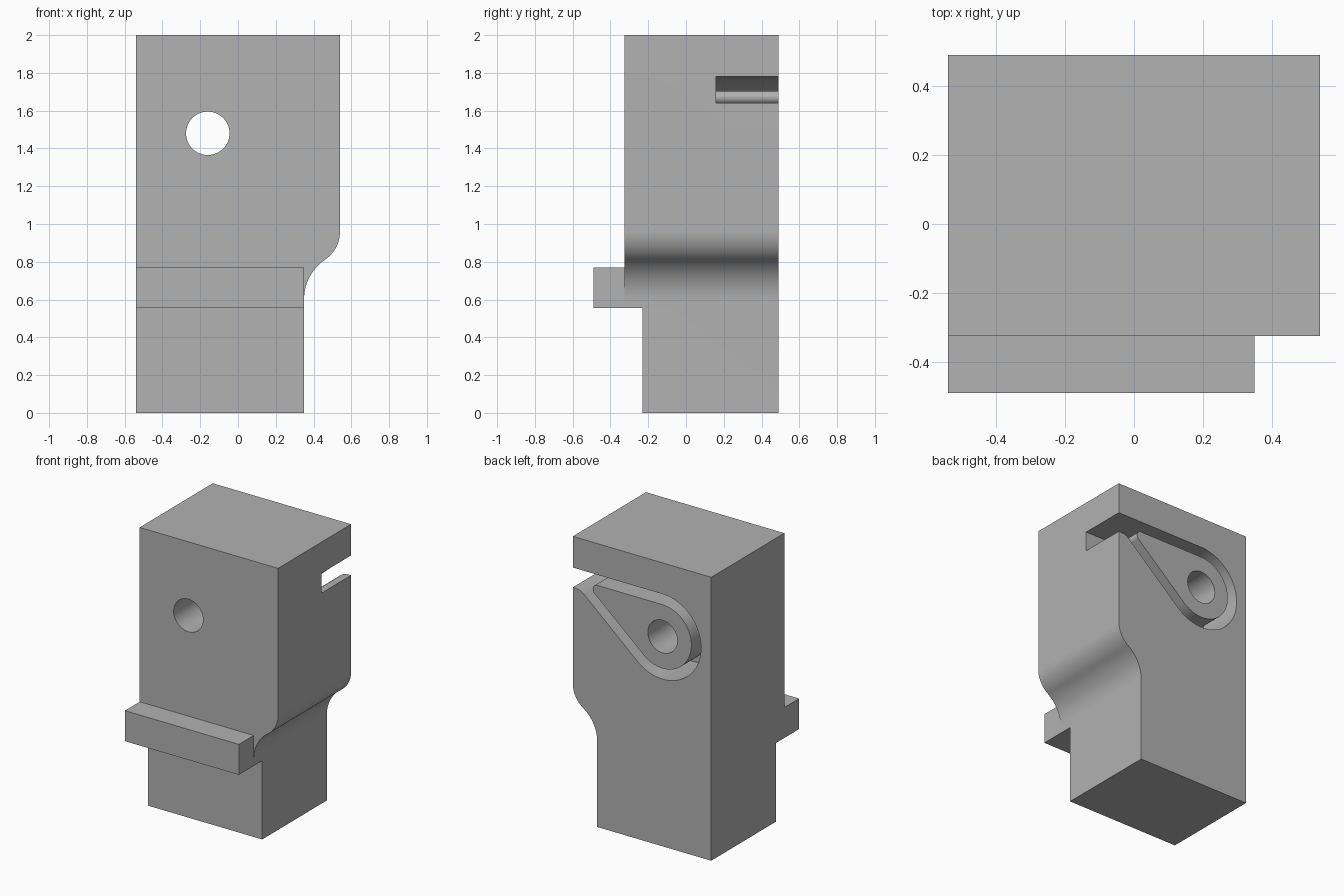
import bpy
from math import sin, cos, atan2, radians, degrees

cube = bpy.data.objects.get("Cube")
if cube:
    bpy.data.objects.remove(cube, do_unlink=True)

grey = bpy.data.materials.new("plain grey")
grey.use_nodes = True
colour = (0.445, 0.445, 0.445, 1)
grey.diffuse_color = colour
grey.node_tree.nodes["Principled BSDF"].inputs["Base Color"].default_value = colour


def arc(cx, cz, r, start, end, steps):
    """Points along an arc in the x-z plane, angles in degrees."""
    angles = [radians(start + (end - start) * i / steps) for i in range(steps + 1)]
    return [(cx + r * cos(a), cz + r * sin(a)) for a in angles]


def prism(name, outline, y0, y1):
    """Extrude a counter-clockwise x-z outline from y0 to y1."""
    n = len(outline)
    verts = [(x, y, z) for y in (y0, y1) for x, z in outline]
    faces = [tuple(range(n)), tuple(reversed(range(n, 2 * n)))]
    faces += [(i, i + n, (i + 1) % n + n, (i + 1) % n) for i in range(n)]
    mesh = bpy.data.meshes.new(name)
    mesh.from_pydata(verts, [], faces)
    mesh.materials.append(grey)
    obj = bpy.data.objects.new(name, mesh)
    bpy.context.collection.objects.link(obj)
    return obj


def rect(x0, x1, z0, z1):
    return [(x0, z0), (x1, z0), (x1, z1), (x0, z1)]


def select(obj):
    bpy.ops.object.select_all(action='DESELECT')
    obj.select_set(True)
    bpy.context.view_layer.objects.active = obj


def cut(obj, cutter):
    mod = obj.modifiers.new("cut", 'BOOLEAN')
    mod.operation = 'DIFFERENCE'
    mod.solver = 'EXACT'
    mod.object = cutter
    select(obj)
    bpy.ops.object.modifier_apply(modifier=mod.name)


LEFT, RIGHT, NECK = -0.54, 0.54, 0.35
FRONT, BACK, FLOOR = -0.325, 0.49, 0.16
EYE = (-0.16, 1.48)          # centre of the through hole
TIP, TIP_R = (0.35, 1.67), 0.035
ISLAND_R, POCKET_R = 0.225, 0.30

# Body: front profile with an S-shaped shoulder on one side
BEND = 56
shoulder = arc(NECK + 0.25, 0.603, 0.25, 180, 180 - BEND, 14)
shoulder += arc(RIGHT - 0.18, 0.96, 0.18, -BEND, 0, 14)[1:]
body = prism("body", [(LEFT, 0), (NECK, 0)] + shoulder + [(RIGHT, 2), (LEFT, 2)],
             FRONT, BACK)

# Ledge across the front
ledge = prism("front_ledge", rect(LEFT, NECK, 0.555, 0.77), -0.49, FRONT)

# Teardrop pocket in the back that runs out through the side
axis = degrees(atan2(TIP[1] - EYE[1], TIP[0] - EYE[0]))
tangent = 2 * axis - 90      # mirror of the straight-up tangent about the axis
pocket_outline = arc(*EYE, POCKET_R, 90, 360 + tangent, 48)
pocket_outline += [(0.455, 1.616), (0.475, 1.63), (0.5, 1.638), (0.52, 1.64),
                   (0.7, 1.64), (0.7, EYE[1] + POCKET_R)]

# Teardrop island left standing in the pocket
island_outline = arc(*EYE, ISLAND_R, 90, 360 + tangent, 48)
island_outline += arc(*TIP, TIP_R, tangent, 90, 14)
island = prism("teardrop_island", island_outline, FLOOR, BACK)

# Cutters
pocket = prism("pocket_cutter", pocket_outline, FLOOR, BACK + 0.2)
neck_step = prism("neck_cutter", rect(-1, 1, -0.2, 0.555), -0.8, -0.23)
hole = prism("hole_cutter", arc(*EYE, 0.115, 0, 352.5, 47), -0.8, 0.8)
cut(body, neck_step)
cut(body, pocket)
cut(body, hole)
cut(island, hole)
for cutter in (pocket, neck_step, hole):
    bpy.data.objects.remove(cutter, do_unlink=True)

for part in (body, island):
    select(part)
    bpy.ops.object.shade_smooth_by_angle(angle=radians(25))
